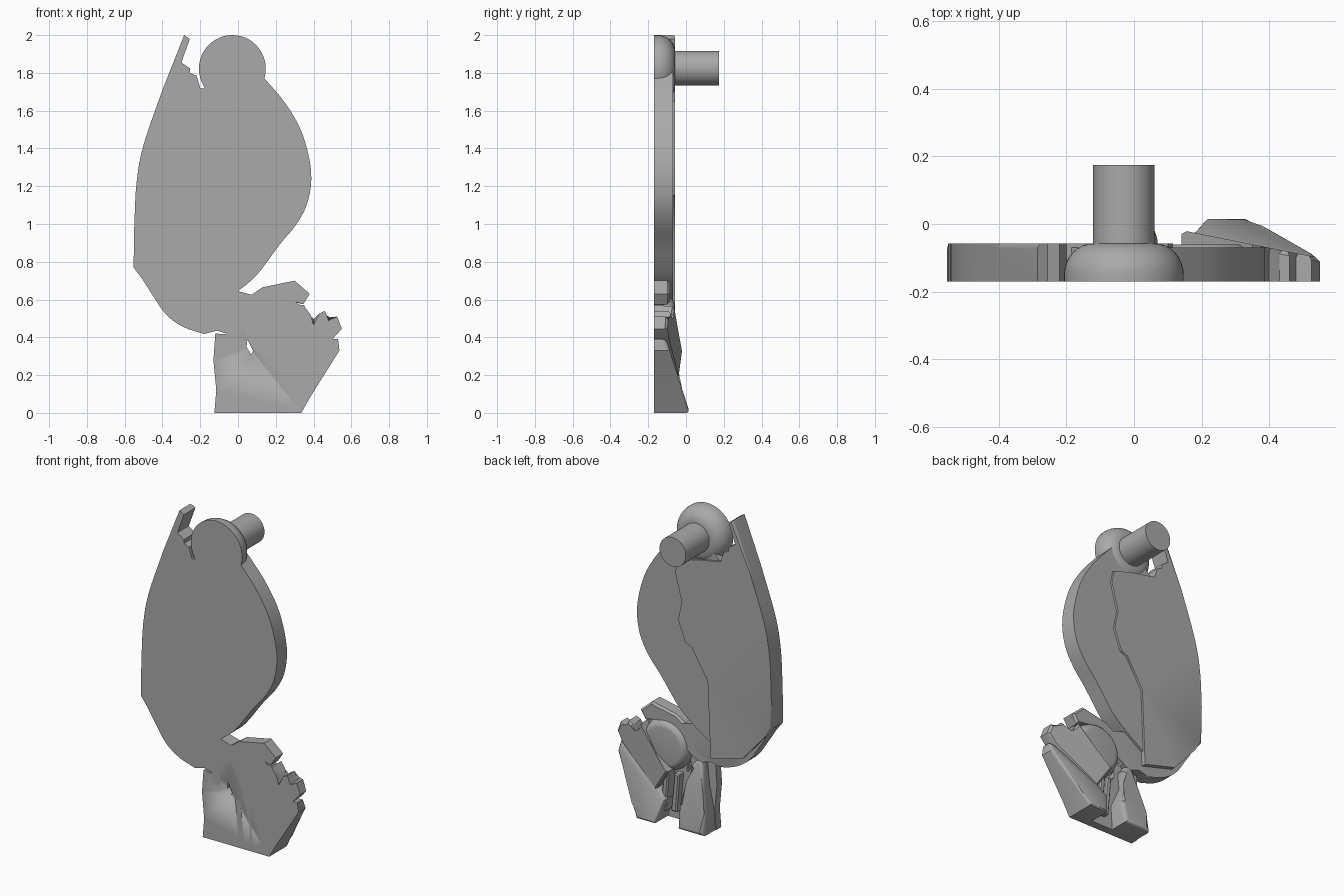
import bpy, bmesh, math
from mathutils import Vector

if "Cube" in bpy.data.objects:
    bpy.data.objects.remove(bpy.data.objects["Cube"])

grey = bpy.data.materials.new("plain grey")
grey.use_nodes = True
grey.diffuse_color = (0.4, 0.4, 0.4, 1)
grey.node_tree.nodes["Principled BSDF"].inputs["Base Color"].default_value = (0.4, 0.4, 0.4, 1)
FRONT = -0.17


def finish(name, bm, angle=35):
    bmesh.ops.recalc_face_normals(bm, faces=bm.faces)
    mesh = bpy.data.meshes.new(name)
    bm.to_mesh(mesh)
    bm.free()
    mesh.materials.append(grey)
    ob = bpy.data.objects.new(name, mesh)
    bpy.context.collection.objects.link(ob)
    bpy.ops.object.select_all(action='DESELECT')
    ob.select_set(True)
    bpy.context.view_layer.objects.active = ob
    bpy.ops.object.shade_smooth_by_angle(angle=math.radians(angle))
    return ob


def smooth_path(pts, steps=4):
    """Open Catmull-Rom curve through the points."""
    p = [Vector(q) for q in pts]
    p = [p[0] * 2 - p[1]] + p + [p[-1] * 2 - p[-2]]
    out = []
    for a, b, c, d in zip(p, p[1:], p[2:], p[3:]):
        for i in range(steps):
            t = i / steps
            out.append(tuple(0.5 * (2 * b + (c - a) * t + (2 * a - 5 * b + 4 * c - d) * t * t
                                    + (3 * b - a - 3 * c + d) * t ** 3)))
    return out + [tuple(p[-2])]


def plate(name, outline, back, bevel=0.0, rounded=None, segments=4, front=FRONT):
    """Extrude an x-z outline to a flat or tilted back, rounding its first back edges."""
    depth = back if callable(back) else lambda x, z: back
    bm = bmesh.new()
    lo = [bm.verts.new((x, front, z)) for x, z in outline]
    hi = [bm.verts.new((x, depth(x, z), z)) for x, z in outline]
    n = len(outline)
    bm.faces.new(lo)
    bm.faces.new(hi[::-1])
    for i in range(n):
        j = (i + 1) % n
        bm.faces.new((lo[i], lo[j], hi[j], hi[i]))
    if bevel:
        count = n if rounded is None else rounded
        edges = [bm.edges.get((hi[i], hi[(i + 1) % n])) for i in range(count)]
        bmesh.ops.bevel(bm, geom=edges, offset=bevel, segments=segments,
                        affect='EDGES', profile=0.5, clamp_overlap=True)
    return finish(name, bm)


def turned(name, x, z, profile):
    """Spin a (radius, y) profile around an axis along y."""
    bm = bmesh.new()
    rings, n = [], 48
    for r, y in profile:
        rings.append([bm.verts.new((x + r * math.cos(i * math.tau / n), y,
                                    z + r * math.sin(i * math.tau / n))) for i in range(n)])
    for a, b in zip(rings, rings[1:]):
        for i in range(n):
            j = (i + 1) % n
            bm.faces.new((a[i], a[j], b[j], b[i]))
    bm.faces.new(rings[0])
    bm.faces.new(rings[-1])
    return finish(name, bm)


def dome(r, flat, top):
    steps = [i * math.pi / 16 for i in range(9)]
    return [(r, FRONT)] + [(flat + (r - flat) * math.cos(t),
                            FRONT + 0.02 + (top - FRONT - 0.02) * math.sin(t)) for t in steps]


# Hip joint and its peg
turned("hip_joint", -0.03, 1.823, dome(0.177, 0.09, -0.057))
turned("hip_peg", -0.03, 1.825, [(0.091, -0.08), (0.091, 0.175)])

# Thigh: rounded muscle, with its inner side hidden under the shell
muscle = smooth_path([(0.1, 1.81), (0.14, 1.77), (0.25, 1.64), (0.34, 1.48), (0.387, 1.28),
                      (0.37, 1.12), (0.31, 1.0), (0.22, 0.89), (0.1, 0.73), (0, 0.645)])
plate("thigh_muscle", muscle + [(-0.14, 0.55), (-0.25, 0.9), (-0.2, 1.7), (-0.1, 1.81)],
      -0.07, 0.055, len(muscle) - 1)

# Outer shell with a jagged inner edge
outer = [(-0.285, 2.0)] + smooth_path([(-0.4, 1.71), (-0.5, 1.42), (-0.537, 1.22), (-0.549, 1.0)])
outer += [(-0.553, 0.77), (-0.5, 0.7), (-0.35, 0.53)]
inner = [(-0.13, 0.47), (-0.11, 0.95), (0, 1.13), (0.045, 1.15), (0.094, 1.28), (0.07, 1.4),
         (0.115, 1.57), (0.1, 1.65), (-0.04, 1.69), (-0.2, 1.72), (-0.21, 1.755), (-0.22, 1.785),
         (-0.255, 1.8), (-0.255, 1.825), (-0.3, 1.855), (-0.255, 1.98)]
plate("thigh_shell", outer + inner, -0.057, 0.05, len(outer) - 2)

# Knee underside, showing below the shell
under = smooth_path([(-0.545, 0.77), (-0.45, 0.62), (-0.38, 0.52), (-0.29, 0.455), (-0.18, 0.418)])
plate("knee_underside", under + [(-0.11, 0.435), (-0.03, 0.41), (0.1, 0.5), (0.09, 0.62),
      (0, 0.645), (-0.2, 0.8)], -0.085, 0.03, len(under) - 1)

# Ankle joint
turned("ankle_joint", 0.2, 0.46, dome(0.165, 0.115, -0.06))

# Strap over the ankle
plate("ankle_strap", [(0.38, 0.63), (0.3, 0.7), (0.13, 0.665), (0.02, 0.59), (-0.03, 0.46),
      (0.01, 0.43), (0.07, 0.56), (0.2, 0.62), (0.345, 0.575)], -0.085, 0.012, segments=1)

# Foot core slab, with a narrow slot through it
slab = plate("foot_core", [(-0.125, 0), (-0.115, 0.12), (-0.13, 0.28), (-0.12, 0.42), (-0.04, 0.415),
             (0.08, 0.6), (0.35, 0.57), (0.4, 0.46), (0.48, 0.42), (0.5, 0.36), (0.335, 0)], -0.12)
slot = plate("slot_cutter", [(0.05, 0.39), (0.045, 0.35), (0.07, 0.31), (0.08, 0.33)], 0.1, front=-0.3)
slot.hide_render = True
slot.hide_viewport = True
cut = slab.modifiers.new("slot", 'BOOLEAN')
cut.object = slot
cut.operation = 'DIFFERENCE'

# Notched fin running down the outside of the foot
plate("foot_fin", [(0.35, 0.565), (0.385, 0.52), (0.4, 0.465), (0.43, 0.525), (0.46, 0.54),
      (0.48, 0.49), (0.525, 0.51), (0.55, 0.445), (0.5, 0.39), (0.24, 0.18), (0.14, 0.33), (0.24, 0.4)],
      lambda x, z: -0.03 - 0.2 * (x - 0.2) , 0.012, segments=1)

# Sloping toe and heel covers
plate("toe_cover", [(0.5, 0.39), (0.53, 0.39), (0.537, 0.33), (0.38, 0.08), (0.335, 0), (0.21, 0),
      (0.17, 0.14), (0.24, 0.22)], lambda x, z: 0.02 - 0.32 * z, 0.02, segments=3)
plate("heel_cover", [(-0.12, 0), (-0.11, 0.13), (-0.08, 0.27), (-0.065, 0.42), (-0.02, 0.435),
      (0.02, 0.38), (0.01, 0.28), (0.07, 0.15), (0.06, 0)], lambda x, z: 0.005 - 0.2 * z, 0.025)

# Thin struts between toe and heel
for i, x in enumerate((0.1, 0.16)):
    plate(f"foot_strut_{i + 1}", [(x, 0.3), (x + 0.035, 0.3), (x + 0.06, 0.06), (x + 0.02, 0.06)],
          -0.075 + 0.02 * i, 0.008, segments=1)
